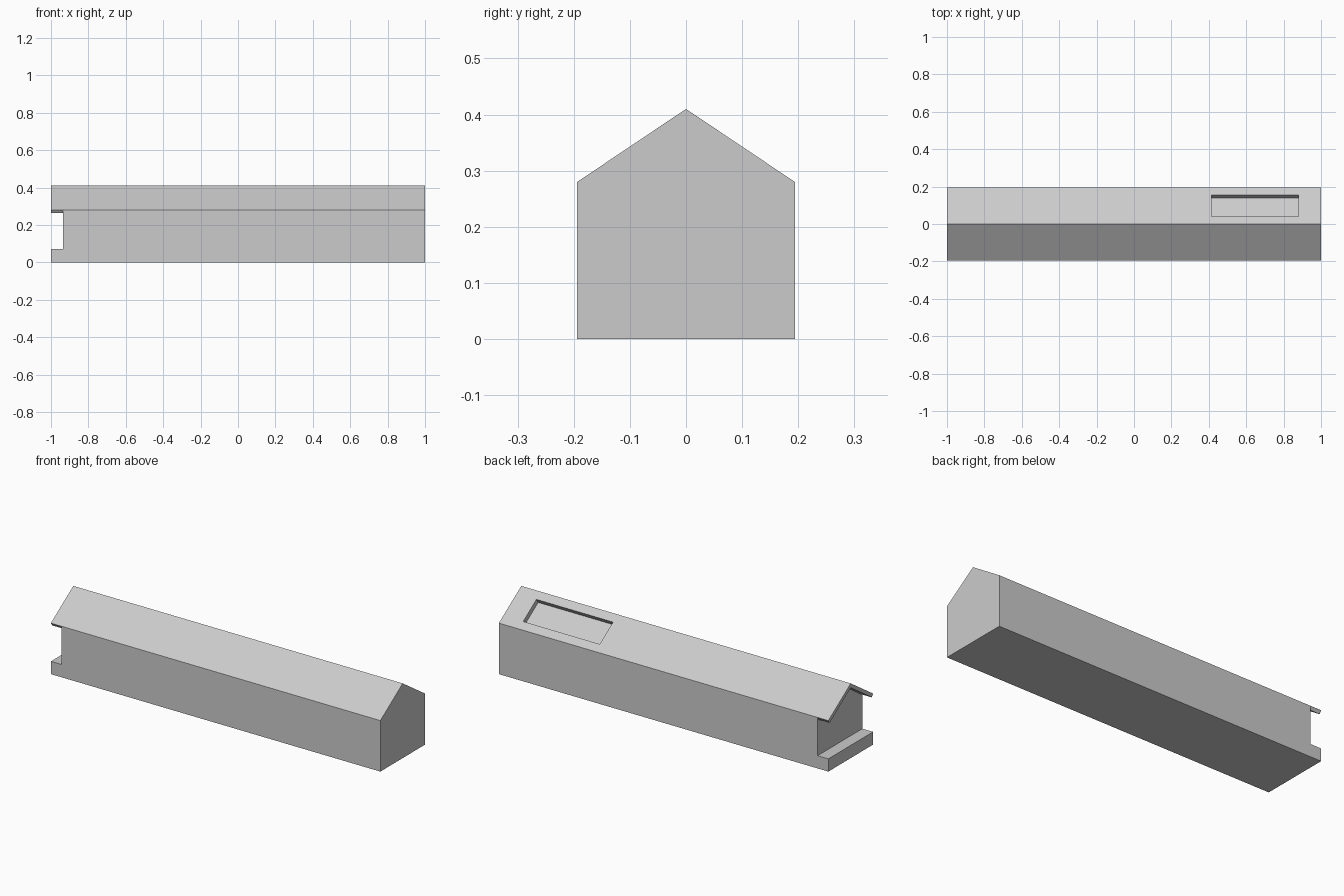
import bpy, bmesh, math
from mathutils import Vector

if "Cube" in bpy.data.objects:
    bpy.data.objects.remove(bpy.data.objects["Cube"])

HALF, EAVE, RIDGE = 0.194, 0.28, 0.41
ANG = math.atan2(RIDGE - EAVE, HALF)
C, S = math.cos(ANG), math.sin(ANG)
ROOF_T = 0.02


def prism(name, right_side, x0, x1):
    """Extrude a symmetric (y, z) profile along x; right half is listed bottom to top."""
    pts = right_side + [(-y, z) for y, z in reversed(right_side) if y > 1e-6]
    bm = bmesh.new()
    face = bm.faces.new([bm.verts.new((x0, y, z)) for y, z in pts])
    ext = bmesh.ops.extrude_face_region(bm, geom=[face])
    moved = [g for g in ext["geom"] if isinstance(g, bmesh.types.BMVert)]
    bmesh.ops.translate(bm, verts=moved, vec=Vector((x1 - x0, 0, 0)))
    bmesh.ops.recalc_face_normals(bm, faces=bm.faces)
    me = bpy.data.meshes.new(name)
    bm.to_mesh(me)
    bm.free()
    ob = bpy.data.objects.new(name, me)
    bpy.context.collection.objects.link(ob)
    return ob


def cut(target, cutter):
    mod = target.modifiers.new("cut", "BOOLEAN")
    mod.operation, mod.solver, mod.object = "DIFFERENCE", "EXACT", cutter
    bpy.context.view_layer.objects.active = target
    bpy.ops.object.modifier_apply(modifier=mod.name)
    bpy.data.objects.remove(cutter)


# gabled hall
hall = prism("gabled_hall", [(HALF, 0), (HALF, EAVE), (0, RIDGE)], -1, 1)

# open porch at the left end, leaving a low step and a thin roof overhang
e = 0.01
porch = prism("porch_cutter", [
    (0.3, 0.07), (0.3, EAVE),
    (HALF + e * S, EAVE + e * C - 0.001),
    (HALF - ROOF_T * S, EAVE - ROOF_T * C),
    (0, RIDGE - ROOF_T / C)], -1.1, -0.935)
cut(hall, porch)

# recessed skylight on the back slope
y0, y1, depth = 0.04, 0.155, 0.027
ym = (y0 + y1) / 2
bpy.ops.mesh.primitive_cube_add(
    size=1, location=(0.6475, ym, RIDGE - ym * math.tan(ANG)), rotation=(-ANG, 0, 0))
skylight = bpy.context.object
skylight.name = "skylight_cutter"
skylight.scale = (0.465, (y1 - y0) / C, depth * 2)
cut(hall, skylight)
